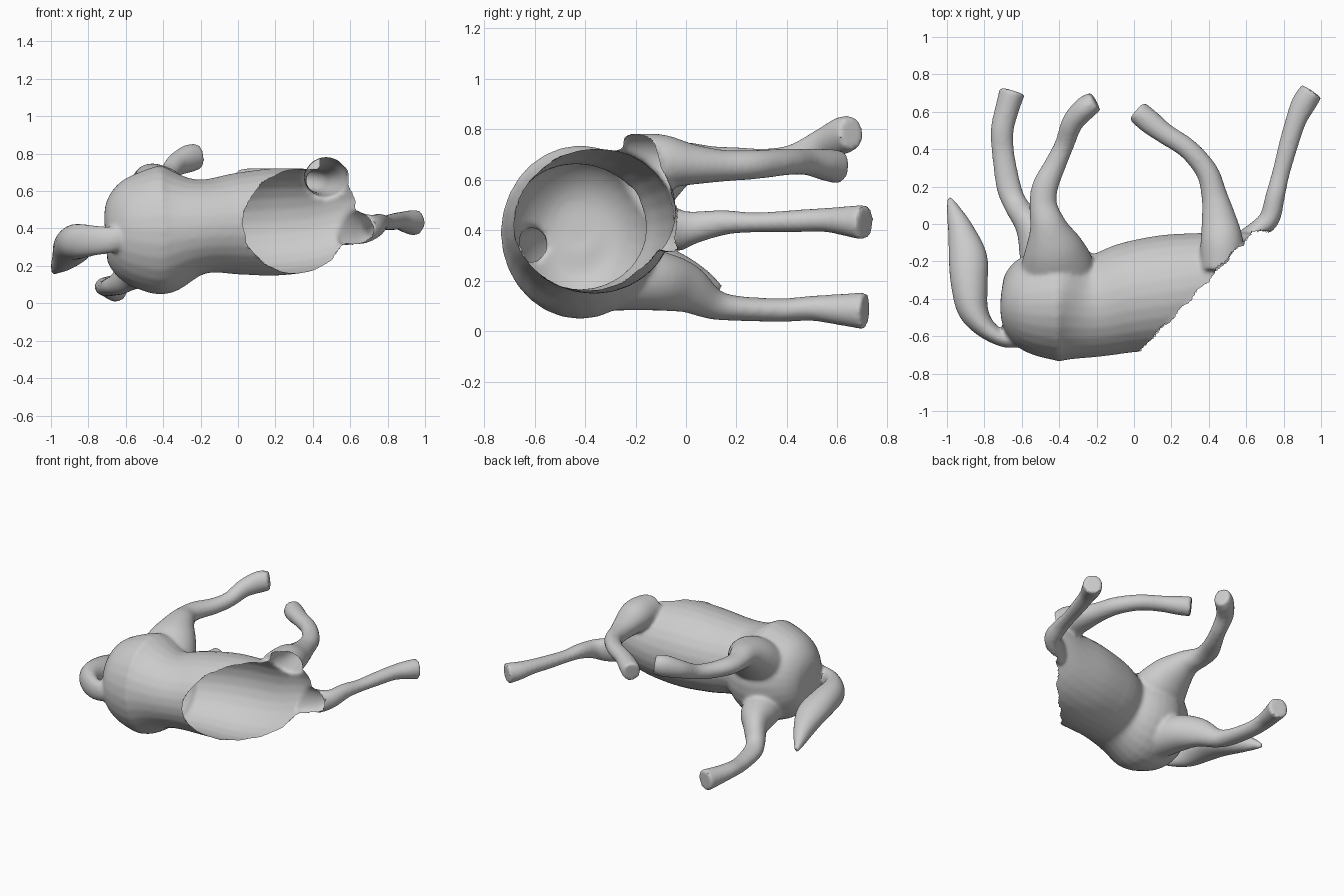
import bpy, bmesh, math, random
from mathutils import Vector

if "Cube" in bpy.data.objects:
    bpy.data.objects.remove(bpy.data.objects["Cube"])

random.seed(4)
SIDES = 28

skin = bpy.data.materials.new("plain_grey")
skin.diffuse_color = (0.6, 0.6, 0.6, 1)
skin.use_nodes = True
skin.node_tree.nodes["Principled BSDF"].inputs["Base Color"].default_value = skin.diffuse_color


def spline(a, b, c, d, t):
    return [0.5 * (2*q + (r-p)*t + (2*p - 5*q + 4*r - s)*t*t + (3*q - p - 3*r + s)*t**3)
            for p, q, r, s in zip(a, b, c, d)]


def loft(bm, sections, steps=5):
    """Closed tube through sections of (x, y, z, flat radius, upright radius)."""
    n = len(sections)
    pts = []
    for i in range(n - 1):
        quad = [sections[max(0, min(n - 1, i + k))] for k in (-1, 0, 1, 2)]
        pts += [spline(*quad, s / steps) for s in range(steps)]
    pts.append(list(sections[-1]))
    rings = []
    for i, p in enumerate(pts):
        a, b = pts[max(i - 1, 0)], pts[min(i + 1, len(pts) - 1)]
        tangent = (Vector(b[:3]) - Vector(a[:3])).normalized()
        side = tangent.cross(Vector((0, 0, 1))).normalized()
        up = side.cross(tangent)
        ring = []
        for k in range(SIDES):
            ang = 2 * math.pi * k / SIDES
            ring.append(bm.verts.new(Vector(p[:3]) + side * (max(p[3], .008) * math.cos(ang))
                                     + up * (max(p[4], .008) * math.sin(ang))))
        rings.append(ring)
    faces = [bm.faces.new(rings[0]), bm.faces.new(rings[-1])]
    for r, s in zip(rings, rings[1:]):
        for k in range(SIDES):
            m = (k + 1) % SIDES
            faces.append(bm.faces.new((r[k], r[m], s[m], s[k])))
    bmesh.ops.recalc_face_normals(bm, faces=faces)


torso = [(-.712, -.43, .41, .05, .06), (-.69, -.43, .41, .15, .18), (-.62, -.428, .405, .235, .265),
         (-.50, -.425, .395, .29, .325), (-.38, -.42, .393, .315, .34), (-.20, -.435, .41, .275, .253),
         (0, -.39, .425, .297, .272), (.2, -.36, .435, .305, .287), (.4, -.33, .45, .285, .272),
         (.6, -.31, .50, .268, .235), (.8, -.30, .52, .21, .18)]
upper_hind_leg = [(-.40, -.36, .46, .15, .14), (-.41, -.24, .53, .195, .155), (-.43, -.13, .61, .16, .13),
                  (-.46, -.01, .665, .10, .085), (-.485, .1, .67, .075, .063), (-.475, .2, .67, .07, .058),
                  (-.42, .32, .67, .058, .053), (-.37, .43, .69, .052, .052), (-.33, .54, .74, .058, .062),
                  (-.26, .62, .775, .063, .075), (-.205, .655, .785, .055, .066)]
lower_hind_leg = [(-.45, -.3, .22, .14, .14), (-.5, -.12, .20, .12, .12), (-.56, 0, .17, .08, .10),
                  (-.63, .10, .11, .064, .064), (-.67, .2, .09, .066, .05), (-.70, .38, .083, .06, .047),
                  (-.705, .50, .09, .062, .05), (-.68, .61, .085, .064, .062), (-.65, .712, .08, .07, .075)]
upper_fore_leg = [(.47, -.24, .66, .115, .12), (.47, -.1, .67, .115, .11), (.455, .02, .66, .095, .082),
                  (.43, .15, .655, .07, .063), (.39, .28, .66, .06, .058), (.29, .40, .67, .055, .053),
                  (.17, .48, .67, .056, .053), (.085, .545, .66, .064, .062), (.015, .605, .65, .062, .068)]
lower_fore_leg = [(.56, -.09, .41, .04, .10), (.66, -.03, .40, .05, .085), (.725, .03, .41, .055, .065),
                  (.755, .15, .43, .052, .05), (.785, .27, .43, .048, .04), (.825, .42, .435, .052, .044),
                  (.865, .55, .44, .056, .048), (.905, .64, .435, .066, .06), (.95, .71, .43, .064, .072)]
tail = [(-.58, -.6, .36, .05, .06), (-.68, -.62, .34, .042, .07), (-.79, -.56, .335, .055, .085),
        (-.86, -.46, .33, .082, .095), (-.88, -.33, .32, .098, .093), (-.888, -.18, .29, .104, .085),
        (-.927, -.03, .24, .07, .067), (-.963, .07, .20, .04, .042), (-.987, .14, .165, .014, .014)]

# Torso, legs and tail fused into one skin
bm = bmesh.new()
for part in (torso, upper_hind_leg, lower_hind_leg, upper_fore_leg, lower_fore_leg, tail):
    loft(bm, part)
mesh = bpy.data.meshes.new("animal_body")
bm.to_mesh(mesh)
bm.free()
body = bpy.data.objects.new("animal_body", mesh)
bpy.context.collection.objects.link(body)
bpy.context.view_layer.objects.active = body
body.select_set(True)
remesh = body.modifiers.new("fuse", 'REMESH')
remesh.mode = 'VOXEL'
remesh.voxel_size = 0.012
relax = body.modifiers.new("relax", 'SMOOTH')
relax.factor, relax.iterations = 0.5, 8
for name in ("fuse", "relax"):
    bpy.ops.object.modifier_apply(modifier=name)

# Neck and chest cut away on a slant, leaving the torso hollow
bm = bmesh.new()
bm.from_mesh(body.data)
start = Vector((.03, -.68, .4))
normal = Vector((.63, -.60, 0)).normalized()
near = [f for f in bm.faces if f.calc_center_median().y < -.03]
geom = list({v for f in near for v in f.verts}) + list({e for f in near for e in f.edges}) + near
bmesh.ops.bisect_plane(bm, geom=geom, plane_co=start, plane_no=normal, dist=1e-5)
gone = [f for f in bm.faces if f.calc_center_median().y < -.045
        and (f.calc_center_median() - start).dot(normal) > 0]
bmesh.ops.delete(bm, geom=gone, context='FACES')

# Slightly ragged rim
for v in bm.verts:
    if v.is_boundary:
        wave = math.sin(38 * v.co.z) + math.sin(61 * v.co.y + 1)
        v.co += normal * (.006 * wave + random.uniform(-.004, .004))
bm.to_mesh(body.data)
bm.free()

body.data.materials.clear()
body.data.materials.append(skin)
bpy.ops.object.shade_smooth_by_angle(angle=math.radians(40))
